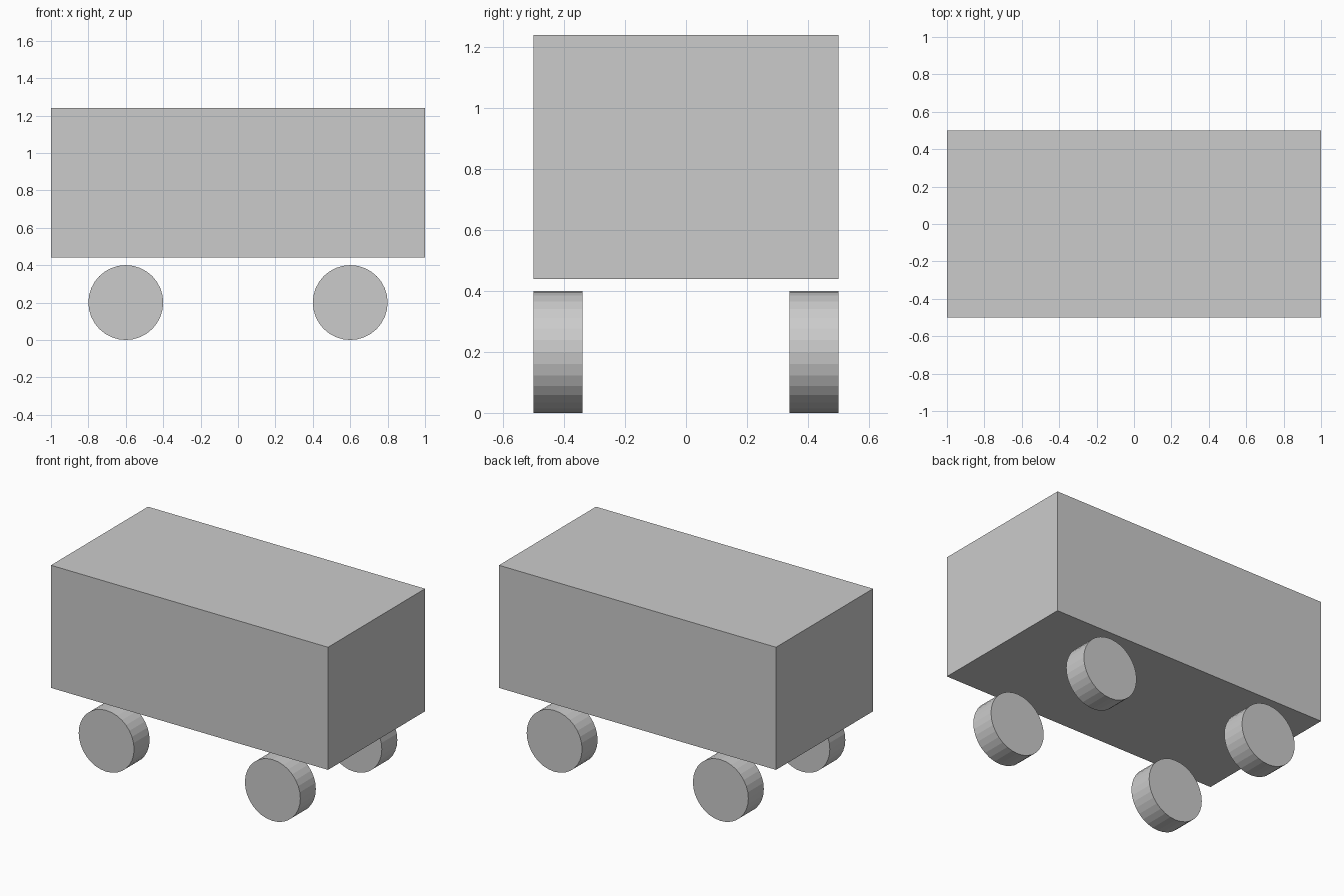
import bpy
import math

if "Cube" in bpy.data.objects:
    bpy.data.objects.remove(bpy.data.objects["Cube"])

# Body: plain box floating just above the wheels
bpy.ops.mesh.primitive_cube_add(size=1, location=(0, 0, 0.84))
body = bpy.context.object
body.name = "body"
body.scale = (2.0, 1.0, 0.8)


def add_wheel(name, x, y):
    bpy.ops.mesh.primitive_cylinder_add(
        vertices=32, radius=0.2, depth=0.16,
        location=(x, y, 0.2), rotation=(math.pi / 2, 0, 0))
    bpy.context.object.name = name


# Four wheels, outer faces flush with the body sides
for side, y in (("front", -0.42), ("back", 0.42)):
    for end, x in (("left", -0.6), ("right", 0.6)):
        add_wheel(f"{side}_{end}_wheel", x, y)
